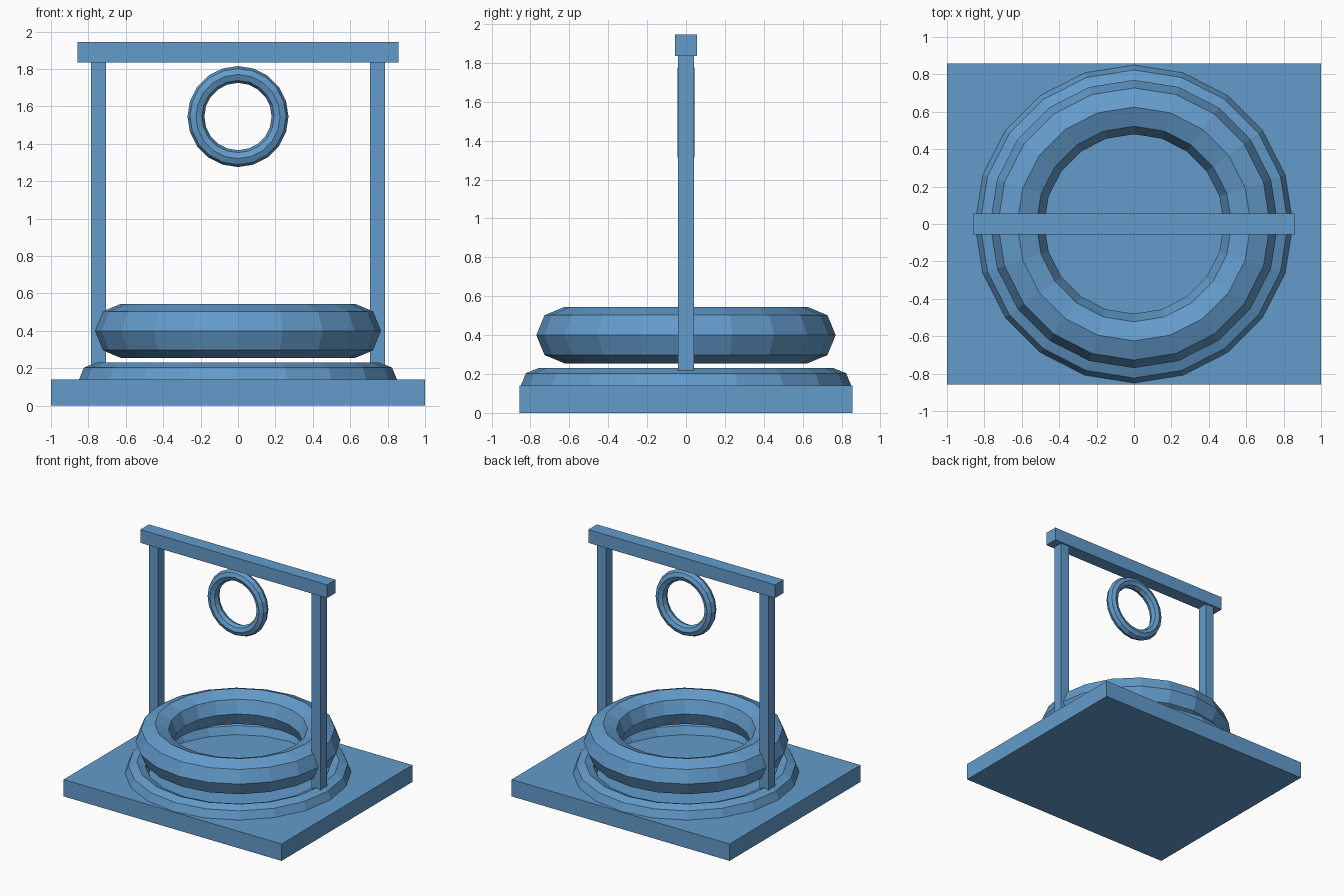
import bpy
import math

if "Cube" in bpy.data.objects:
    bpy.data.objects.remove(bpy.data.objects["Cube"])

blue = bpy.data.materials.new("steel blue")
blue.diffuse_color = (0.125, 0.33, 0.60, 1.0)
blue.use_nodes = True
blue.node_tree.nodes["Principled BSDF"].inputs["Base Color"].default_value = blue.diffuse_color


def finish(name):
    ob = bpy.context.object
    ob.name = name
    ob.data.materials.clear()
    ob.data.materials.append(blue)
    return ob


def box(name, x, y, z):
    """Box from (min, max) pairs on each axis."""
    bpy.ops.mesh.primitive_cube_add(
        size=1, location=[(a + b) / 2 for a, b in (x, y, z)])
    ob = finish(name)
    ob.scale = [b - a for a, b in (x, y, z)]
    bpy.ops.object.transform_apply(location=False, rotation=False, scale=True)


def ring(name, z, major, minor, upright=False):
    """Low-poly flat-shaded ring, lying flat or standing to face the front."""
    bpy.ops.mesh.primitive_torus_add(
        major_segments=20, minor_segments=8,
        major_radius=major, minor_radius=minor, location=(0, 0, z),
        rotation=(math.pi / 2 if upright else 0, 0, 0))
    finish(name).data.shade_flat()


# Ground slab
box("base_slab", (-1, 1), (-0.857, 0.857), (0, 0.14))

# Well wall: half-sunk footing ring and the thick rim above it
ring("footing_ring", 0.14, 0.76, 0.09)
ring("well_rim", 0.40, 0.625, 0.145)

# Frame: two posts and the crossbeam
for side, s in (("left", -1), ("right", 1)):
    box(side + "_post", sorted((s * 0.705, s * 0.785)), (-0.042, 0.042), (0.14, 1.835))
box("crossbeam", (-0.857, 0.857), (-0.056, 0.056), (1.835, 1.945))

# Ring hanging below the beam
ring("hanging_ring", 1.546, 0.225, 0.045, upright=True)
